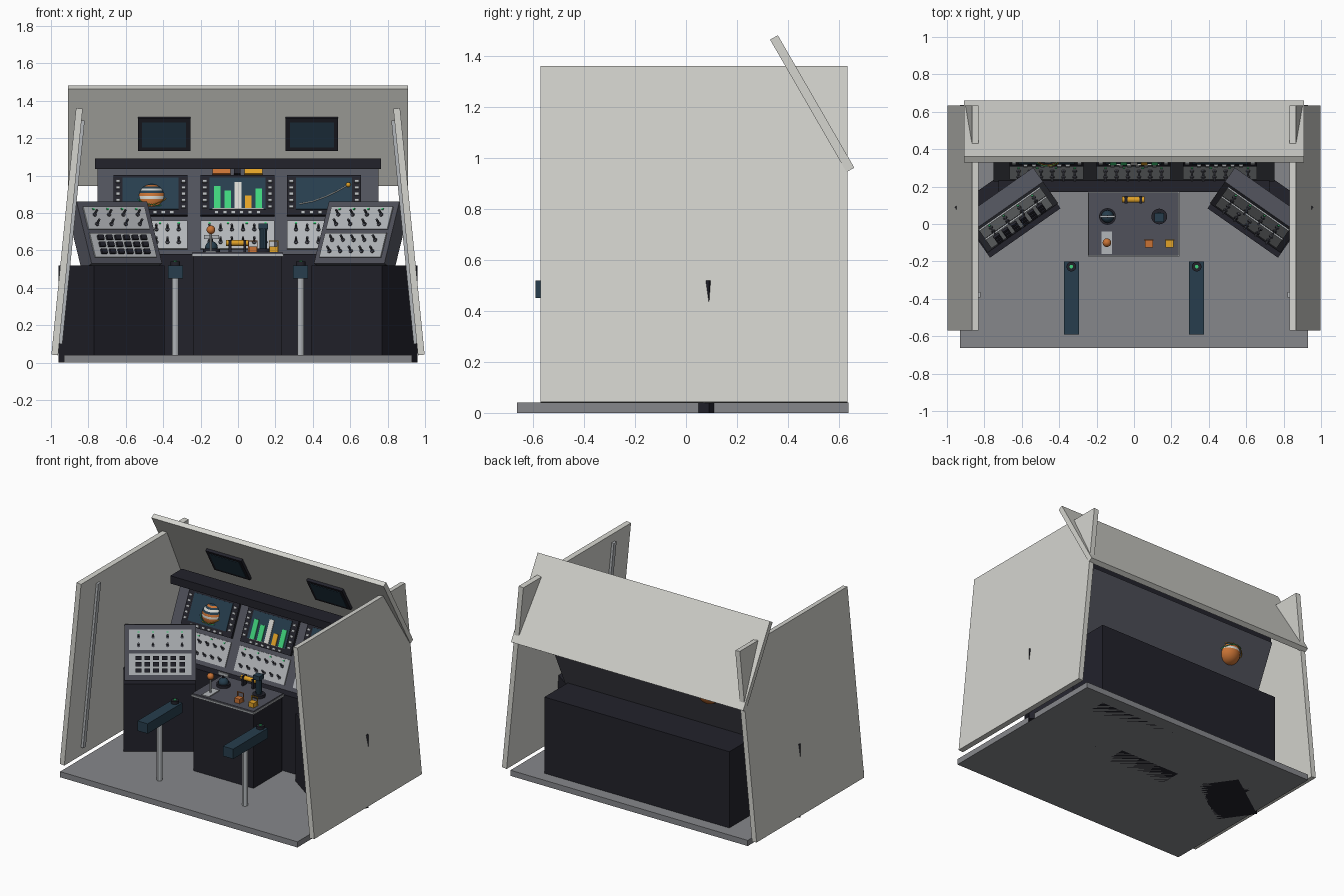
import bpy, bmesh
from math import radians, pi
from mathutils import Matrix, Vector

if "Cube" in bpy.data.objects:
    bpy.data.objects.remove(bpy.data.objects["Cube"])


def material(name, r, g, b):
    m = bpy.data.materials.new(name)
    m.use_nodes = True
    m.diffuse_color = (r, g, b, 1)
    m.node_tree.nodes["Principled BSDF"].inputs["Base Color"].default_value = (r, g, b, 1)
    return m


CREAM = material("cream wall", .66, .66, .62)
FLOOR = material("floor gray", .24, .245, .26)
DARK = material("dark charcoal", .016, .016, .024)
FRAME = material("slate frame", .08, .083, .105)
LIGHT = material("light panel gray", .45, .47, .49)
NAVY = material("navy", .02, .048, .075)
GREEN = material("signal green", .05, .65, .2)
ORANGE = material("orange", .58, .17, .035)
YELLOW = material("amber", .75, .36, .02)

WORLD = Matrix.Identity(4)


def frame(loc, turn=0, lean=0):
    """Panel frame: x along the panel, y up its slope, z out of its face."""
    return (Matrix.Translation(loc) @ Matrix.Rotation(radians(turn), 4, 'Z')
            @ Matrix.Rotation(radians(90 - lean), 4, 'X'))


def finish(name, bm, mats, smooth=False):
    me = bpy.data.meshes.new(name)
    bm.to_mesh(me)
    bm.free()
    for m in mats:
        me.materials.append(m)
    ob = bpy.data.objects.new(name, me)
    bpy.context.collection.objects.link(ob)
    if smooth:
        bpy.ops.object.select_all(action='DESELECT')
        bpy.context.view_layer.objects.active = ob
        ob.select_set(True)
        bpy.ops.object.shade_smooth_by_angle()


def boxes(name, mat, items, m=WORLD):
    """One object from boxes given as (centre, size)."""
    bm = bmesh.new()
    for c, s in items:
        bmesh.ops.create_cube(bm, size=1, matrix=m @ Matrix.Translation(c) @ Matrix.Diagonal((*s, 1)))
    finish(name, bm, [mat])


def rods(name, mat, items, m=WORLD, sides=16, taper=1):
    """One object from upright cylinders given as (base centre, radius, height)."""
    bm = bmesh.new()
    for c, r, h in items:
        mid = Vector(c) + Vector((0, 0, h / 2))
        bmesh.ops.create_cone(bm, cap_ends=True, segments=sides, radius1=r, radius2=r * taper,
                              depth=h, matrix=m @ Matrix.Translation(mid))
    finish(name, bm, [mat], True)


def ball(name, mat, c, r, m=WORLD):
    bm = bmesh.new()
    bmesh.ops.create_uvsphere(bm, u_segments=16, v_segments=10, radius=r, matrix=m @ Matrix.Translation(c))
    finish(name, bm, [mat], True)


def spread(centre, width, n):
    return [centre + width * (i / (n - 1) - .5) for i in range(n)]


def grid(cx, cy, w, h, nx, ny):
    return [(x, y) for y in spread(cy, h, ny) for x in spread(cx, w, nx)]


def switches(name, m, spots, z):
    """Toggle switches: round collar with a tipped lever."""
    rods(name + "_collars", FRAME, [((x, y, z), .011, .008) for x, y in spots], m, 8)
    bm = bmesh.new()
    for x, y in spots:
        tip = Matrix.Translation((x, y, z)) @ Matrix.Rotation(radians(-25), 4, 'X')
        bmesh.ops.create_cone(bm, cap_ends=True, segments=6, radius1=.004, radius2=.007, depth=.036,
                              matrix=m @ tip @ Matrix.Translation((0, 0, .018)))
    finish(name + "_levers", bm, [FRAME])


def lamps(name, m, x, y, width):
    boxes(name, GREEN, [((u, y, .01), (.012, .008, .008)) for u in spread(x, width, 4)], m)


# Shell: floor, leaning side walls with ribs, sloping canopy
boxes("floor", FLOOR, [((0, -.013, .02), (1.86, 1.3, .04))])
for side, label in ((-1, "right"), (1, "left")):
    wall = Matrix.Translation((side * .914, .032, .7)) @ Matrix.Rotation(radians(-side * 5.7), 4, 'Y')
    boxes(label + "_wall", CREAM, [((0, 0, 0), (.036, 1.205, 1.325))], wall)
    boxes(label + "_wall_rib", LIGHT, [((-side * .026, -.41, 0), (.018, .03, 1.2))], wall)
canopy = frame((0, .495, 1.213), 0, -30)
boxes("canopy", CREAM, [((0, 0, 0), (1.82, .6, .035))], canopy)
for side, label in ((-1, "right"), (1, "left")):
    boxes(label + "_overhead_monitor", DARK, [((side * .395, .027, .026), (.28, .2, .022))], canopy)
    boxes(label + "_overhead_screen", NAVY, [((side * .395, .027, .038), (.235, .155, .004))], canopy)

# Rear cabinet, instrument panel and hood
boxes("rear_cabinet", DARK, [((0, .36, .29), (1.45, .38, .58))])
panel = frame((0, .228, .57), 0, 25)
boxes("instrument_panel", FRAME, [((0, .26, -.025), (1.5, .52, .05))], panel)
boxes("panel_hood", DARK, [((0, .4, 1.063), (1.53, .13, .055))])
boxes("caution_light_orange", ORANGE, [((-.088, .495, .01), (.095, .034, .02))], panel)
boxes("caution_light_amber", YELLOW, [((.083, .495, .01), (.095, .034, .02))], panel)
boxes("caution_light_spacer", DARK, [((-.003, .495, .008), (.035, .034, .016))], panel)

# Three displays, each with edge keys and a switch plate underneath
for label, x in (("right", -.467), ("middle", -.003), ("left", .46)):
    boxes(label + "_bezel", DARK, [((x, .35, .01), (.395, .235, .02))], panel)
    boxes(label + "_screen", NAVY, [((x, .358, .022), (.3, .185, .004))], panel)
    keys = grid(x, .355, .35, .15, 2, 5) + [(u, .246) for u in spread(x, .225, 6)]
    boxes(label + "_keys", LIGHT, [((u, v, .024), (.022, .016, .01)) for u, v in keys], panel)
    boxes(label + "_switch_plate", LIGHT, [((x, .122, .004), (.395, .165, .008))], panel)
    switches(label + "_switch", panel, grid(x, .115, .3, .075, 6, 2), .008)
    lamps(label + "_lamps", panel, x, .19, .3)

# Bar chart
for i, (h, mat) in enumerate(((.13, GREEN), (.105, GREEN), (.155, CREAM), (.075, YELLOW), (.115, GREEN))):
    boxes("chart_bar_%d" % (i + 1), mat, [(((i - 2) * .056, .268 + h / 2, .027), (.035, h, .006))], panel)
boxes("chart_baseline", CREAM, [((0, .266, .027), (.27, .004, .006))], panel)

# Rising trace with a marker at its end
line = bpy.data.curves.new("trace_line", 'CURVE')
line.dimensions = '3D'
line.bevel_depth = .003
line.bevel_resolution = 1
points = [(.33, .295), (.4, .31), (.47, .338), (.53, .37), (.59, .408)]
spline = line.splines.new('POLY')
spline.points.add(len(points) - 1)
for p, (u, v) in zip(spline.points, points):
    p.co = (u, v, .027, 1)
line.materials.append(CREAM)
trace = bpy.data.objects.new("trace_line", line)
trace.matrix_world = panel
bpy.context.collection.objects.link(trace)
ball("trace_marker", YELLOW, (.59, .408, .027), .013, panel)

# Banded globe set into its display, with orbit rings
globe_at = Vector((-.462, .392, .875))
bm = bmesh.new()
bmesh.ops.create_uvsphere(bm, u_segments=24, v_segments=16, radius=.08)
for f in bm.faces:
    z = f.calc_center_median().z
    band = int((z + .08) / .011)
    f.material_index = (band == 4) * 2 if z < 0 else (1, 0, 1, 2)[band % 4]
bmesh.ops.translate(bm, verts=bm.verts, vec=globe_at)
finish("globe", bm, [ORANGE, NAVY, CREAM], True)
for i, (tilt, mat) in enumerate(((12, GREEN), (-14, YELLOW))):
    bpy.ops.mesh.primitive_torus_add(location=globe_at, rotation=(radians(20), radians(tilt), 0), major_radius=.088,
                                     minor_radius=.0025, major_segments=32, minor_segments=6)
    ring = bpy.context.object
    ring.name = "orbit_ring_%d" % (i + 1)
    ring.data.materials.append(mat)

# Angled side consoles on pedestals
for side, label in ((-1, "right"), (1, "left")):
    turn = -side * 35
    stand = Matrix.Translation((side * .676, .087, .26)) @ Matrix.Rotation(radians(turn), 4, 'Z')
    boxes(label + "_pedestal", DARK, [((0, 0, 0), (.46, .33, .52))], stand)
    desk = frame((side * .594, -.021, .53), turn, 23)
    boxes(label + "_console", FRAME, [((0, .18, -.05), (.46, .36, .1))], desk)
    boxes(label + "_console_plates", LIGHT, [((0, .262, .004), (.4, .13, .008)),
                                             ((0, .105, .004), (.4, .14, .008))], desk)
    switches(label + "_console_upper", desk, grid(0, .252, .28, .055, 4, 2), .008)
    lamps(label + "_console_lamps", desk, 0, .312, .28)
    if side < 0:
        boxes("console_buttons", DARK, [((u, v, .014), (.036, .026, .014))
                                        for u, v in grid(0, .105, .28, .08, 6, 3)], desk)
    else:
        switches("console_lower", desk, grid(0, .1, .28, .065, 5, 2), .008)

# Centre pedestal and its tabletop
boxes("centre_pedestal", DARK, [((-.002, 0, .285), (.47, .32, .57))])
boxes("centre_trim", LIGHT, [((-.002, 0, .574), (.49, .345, .012))])
boxes("centre_top", FRAME, [((-.002, 0, .584), (.48, .335, .012))])
TOP = .59

# Ball lever in a light slot plate
boxes("lever_plate", LIGHT, [((-.145, -.1, TOP + .003), (.055, .12, .007))])
rods("lever_stick", LIGHT, [((-.145, -.1, TOP), .007, .11)], sides=8)
ball("lever_ball", ORANGE, (-.145, -.1, .71), .023)

# Trackball dome and joystick
rods("control_bases", DARK, [((-.142, .04, TOP), .045, .02), ((.135, .04, TOP), .042, .02)], sides=20)
ball("trackball", NAVY, (-.142, .04, TOP + .025), .034)
boxes("trackball_bar", LIGHT, [((-.142, .04, .672), (.08, .012, .02))])
rods("trackball_bar_stem", DARK, [((-.142, .04, .61), .008, .06)], sides=8)
rods("joystick_grip", NAVY, [((.135, .04, TOP), .02, .14)], sides=10, taper=1.15)
boxes("joystick_head", NAVY, [((.135, .035, .73), (.05, .05, .03))])

# Amber roller between two brackets
bm = bmesh.new()
bmesh.ops.create_cone(bm, cap_ends=True, segments=16, radius1=.016, radius2=.016, depth=.12,
                      matrix=Matrix.Translation((-.003, .13, .64)) @ Matrix.Rotation(pi / 2, 4, 'Y'))
finish("throttle_roller", bm, [YELLOW], True)
boxes("roller_brackets", DARK, [((-.003 + s * .04, .13, .622), (.014, .042, .068)) for s in (-1, 1)])

# Guarded push blocks
for label, x, mat in (("orange", .08, ORANGE), ("amber", .19, YELLOW)):
    boxes(label + "_push_block", mat, [((x, -.105, TOP + .016), (.042, .042, .032))])
    boxes(label + "_block_guard", mat, [((x + s * .023, -.085, TOP + .03), (.005, .006, .06)) for s in (-1, 1)]
          + [((x, -.085, TOP + .06), (.051, .006, .005))])

# Armrests on posts with a thumb knob
for side, label in ((-1, "right"), (1, "left")):
    x = side * .335
    boxes(label + "_armrest", NAVY, [((x, -.395, .485), (.08, .39, .07))])
    rods(label + "_armrest_post", LIGHT, [((x, -.4, .04), .018, .415)], sides=12)
    rods(label + "_thumb_knob", DARK, [((x, -.228, .52), .026, .02)])
    rods(label + "_thumb_light", GREEN, [((x, -.228, .54), .01, .006)], sides=10)
